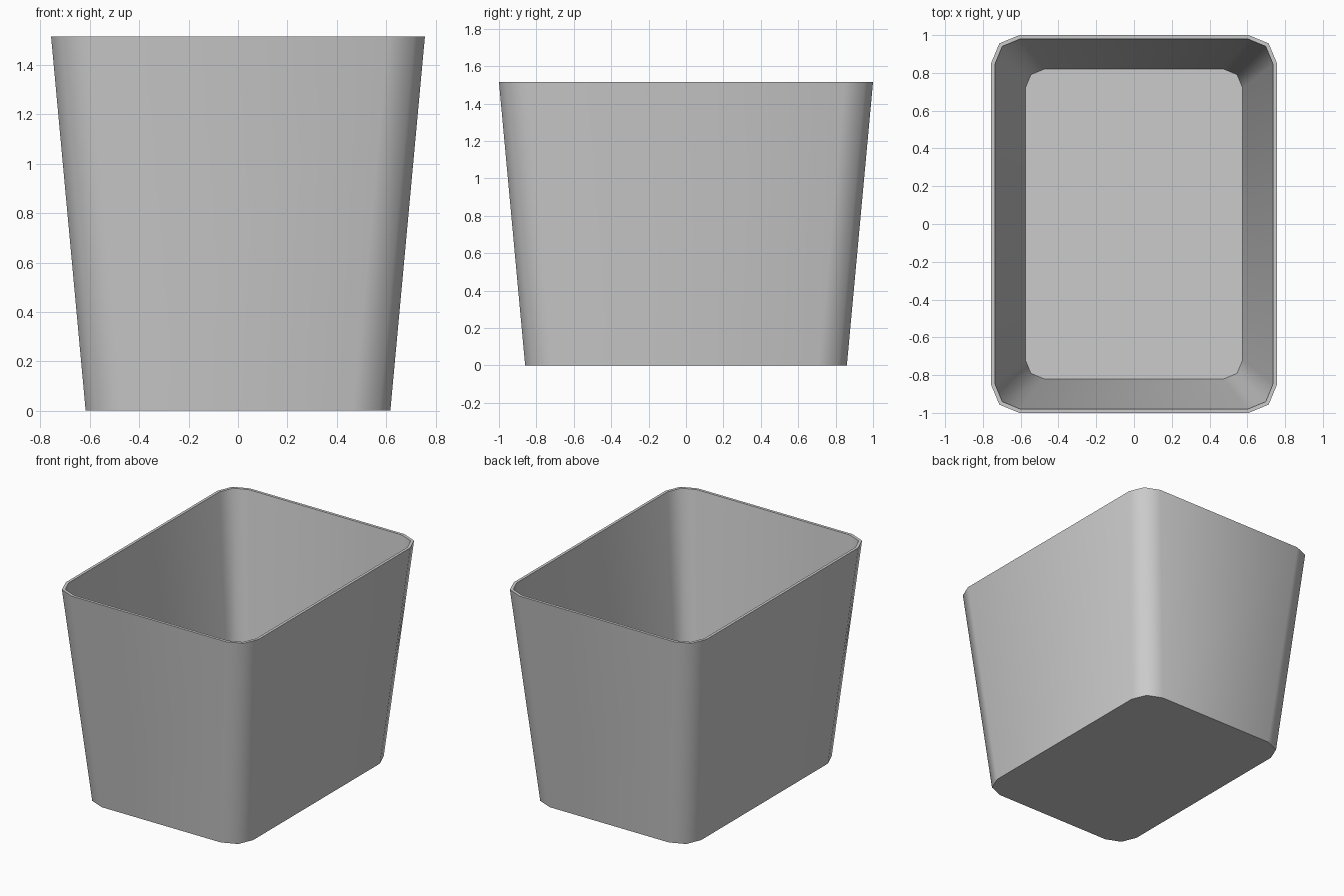
import bpy, bmesh, math

cube = bpy.data.objects.get("Cube")
if cube:
    bpy.data.objects.remove(cube, do_unlink=True)

# One plain grey for the whole bin
GREY = (0.6, 0.6, 0.6, 1)
mat = bpy.data.materials.new("plain_grey")
mat.use_nodes = True
mat.diffuse_color = GREY
mat.node_tree.nodes["Principled BSDF"].inputs["Base Color"].default_value = GREY

CORNER_STEPS = 2


def rounded_ring(bm, half_x, half_y, radius, z):
    """Rounded rectangle of vertices, counter-clockwise from the right side."""
    ring = []
    for corner, (sx, sy) in enumerate([(1, 1), (-1, 1), (-1, -1), (1, -1)]):
        for step in range(CORNER_STEPS + 1):
            a = math.pi / 2 * (corner + step / CORNER_STEPS)
            ring.append(bm.verts.new((sx * (half_x - radius) + radius * math.cos(a),
                                      sy * (half_y - radius) + radius * math.sin(a), z)))
    return ring


# Tapered open bin: underside, outer wall, rim, inner wall, floor
bm = bmesh.new()
sections = [
    (0.617, 0.86, 0.15, 0),
    (0.757, 1.0, 0.15, 1.515),
    (0.737, 0.98, 0.135, 1.515),
    (0.575, 0.82, 0.1, 0.03),
]
rings = [rounded_ring(bm, *s) for s in sections]
for low, high in zip(rings, rings[1:]):
    for i in range(len(low)):
        j = (i + 1) % len(low)
        bm.faces.new((low[i], low[j], high[j], high[i]))
bm.faces.new(rings[0][::-1])
bm.faces.new(rings[-1])
bmesh.ops.recalc_face_normals(bm, faces=bm.faces)

mesh = bpy.data.meshes.new("bin")
bm.to_mesh(mesh)
bm.free()
mesh.materials.append(mat)
bin_obj = bpy.data.objects.new("bin", mesh)
bpy.context.collection.objects.link(bin_obj)

# Soft corners, crisp rim and base
bpy.ops.object.select_all(action="DESELECT")
bin_obj.select_set(True)
bpy.context.view_layer.objects.active = bin_obj
bpy.ops.object.shade_smooth_by_angle(angle=math.radians(50))
